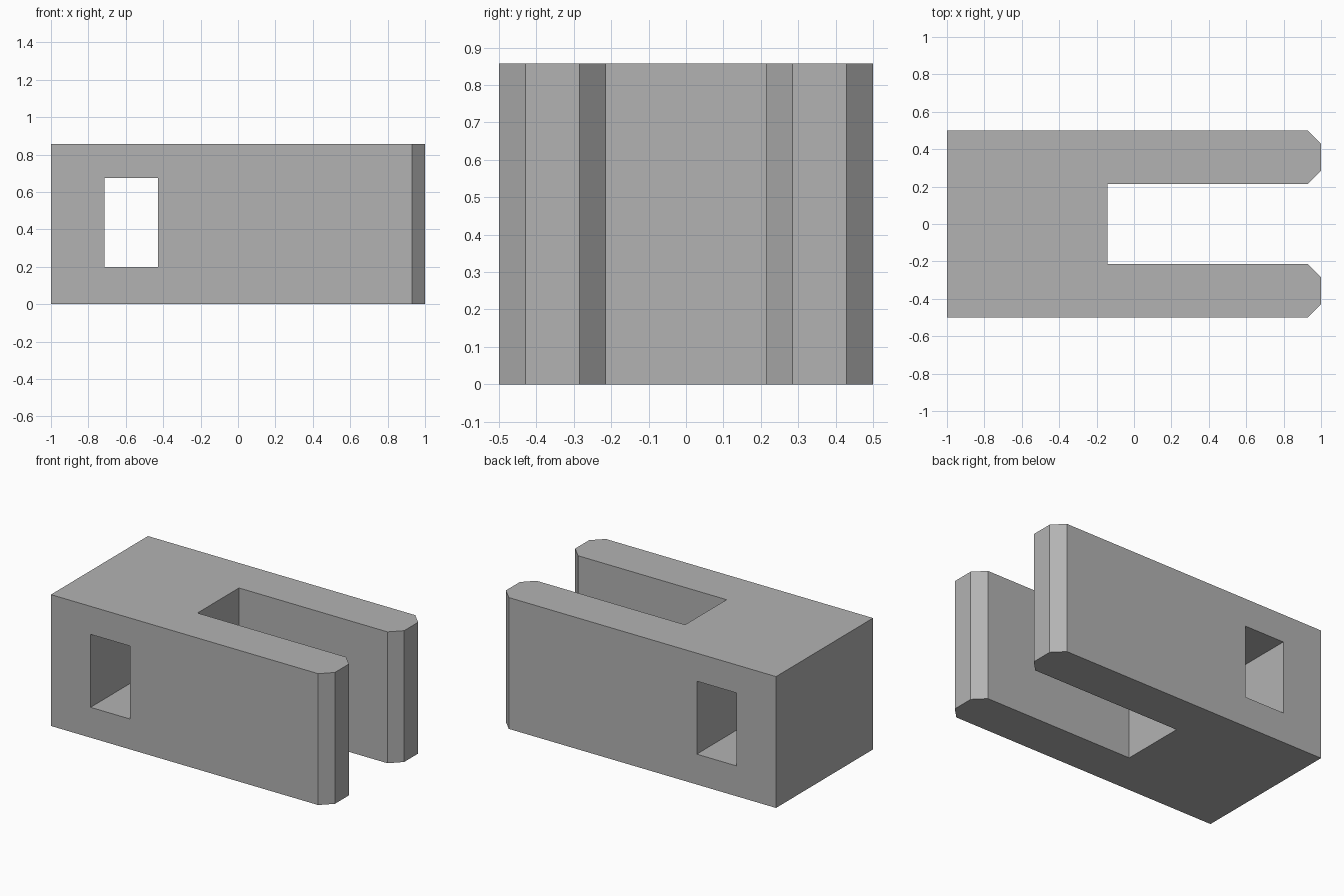
import bpy
import bmesh

LENGTH_HALF, WIDTH_HALF, HEIGHT = 1.0, 0.5, 0.857
SLOT_START, SLOT_HALF, CHAMFER = -0.143, 0.214, 0.071

default_cube = bpy.data.objects.get("Cube")
if default_cube:
    bpy.data.objects.remove(default_cube, do_unlink=True)

# Plain grey material
grey = bpy.data.materials.new("plain grey")
grey.use_nodes = True
colour = (0.45, 0.45, 0.45, 1)
grey.diffuse_color = colour
grey.node_tree.nodes["Principled BSDF"].inputs["Base Color"].default_value = colour


def extrude_outline(name, outline, bottom, top):
    """Make a solid by raising a plan outline from bottom to top."""
    bm = bmesh.new()
    base = bm.faces.new([bm.verts.new((x, y, bottom)) for x, y in outline])
    raised = bmesh.ops.extrude_face_region(bm, geom=[base])["geom"]
    verts = [v for v in raised if isinstance(v, bmesh.types.BMVert)]
    bmesh.ops.translate(bm, verts=verts, vec=(0, 0, top - bottom))
    bmesh.ops.recalc_face_normals(bm, faces=bm.faces)
    mesh = bpy.data.meshes.new(name)
    bm.to_mesh(mesh)
    bm.free()
    mesh.materials.append(grey)
    obj = bpy.data.objects.new(name, mesh)
    bpy.context.collection.objects.link(obj)
    return obj


# Forked block: half outline, mirrored across the centre line
half = [
    (-LENGTH_HALF, WIDTH_HALF),
    (LENGTH_HALF - CHAMFER, WIDTH_HALF),
    (LENGTH_HALF, WIDTH_HALF - CHAMFER),
    (LENGTH_HALF, SLOT_HALF + CHAMFER),
    (LENGTH_HALF - CHAMFER, SLOT_HALF),
    (SLOT_START, SLOT_HALF),
]
outline = half + [(x, -y) for x, y in reversed(half)]
block = extrude_outline("forked_block", outline, 0, HEIGHT)

# Rectangular hole through the solid end
left, right, bottom, top = -0.714, -0.428, 0.198, 0.674
reach = WIDTH_HALF + 0.1
cutter = extrude_outline(
    "hole_cutter",
    [(left, -reach), (right, -reach), (right, reach), (left, reach)],
    bottom, top)
cutter.hide_render = True

cut = block.modifiers.new("through_hole", "BOOLEAN")
cut.operation = "DIFFERENCE"
cut.solver = "EXACT"
cut.object = cutter
bpy.context.view_layer.objects.active = block
bpy.ops.object.modifier_apply(modifier=cut.name)
bpy.data.objects.remove(cutter, do_unlink=True)
